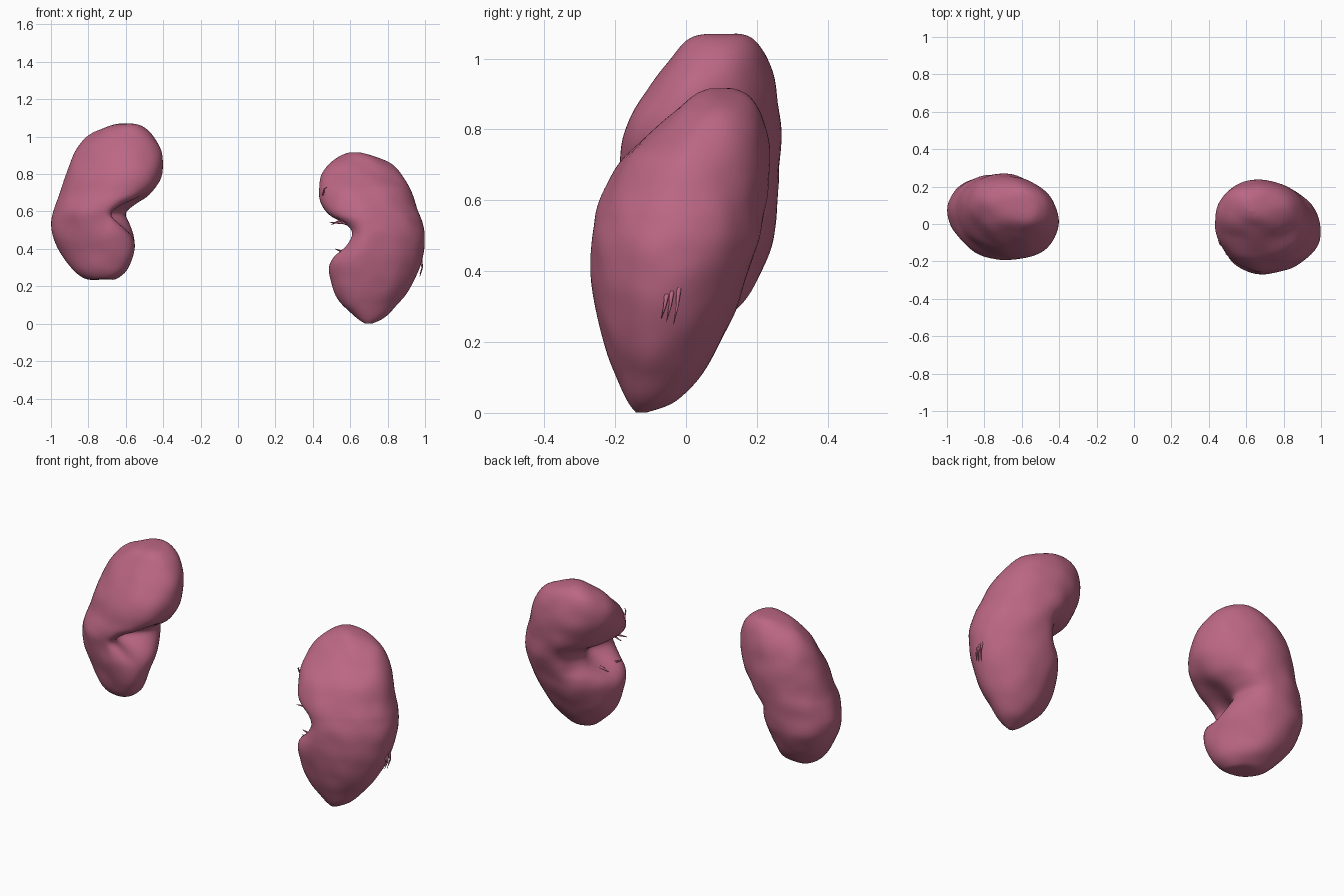
import bpy, bmesh, math
from mathutils import Vector, noise

if "Cube" in bpy.data.objects:
    bpy.data.objects.remove(bpy.data.objects["Cube"])

mat = bpy.data.materials.new("kidney_tissue")
mat.diffuse_color = (0.50, 0.135, 0.23, 1)
mat.use_nodes = True
mat.node_tree.nodes["Principled BSDF"].inputs["Base Color"].default_value = mat.diffuse_color


def spline(rows, t):
    # smooth interpolation through the cross-section table
    i = min(int(t), len(rows) - 2)
    f = t - i
    p0, p1, p2, p3 = (rows[max(0, min(len(rows) - 1, i + k))] for k in (-1, 0, 1, 2))
    return [0.5 * (2 * b + (c - a) * f + (2 * a - 5 * b + 4 * c - d) * f * f
                   + (3 * b - a - 3 * c + d) * f ** 3) for a, b, c, d in zip(p0, p1, p2, p3)]


def kidney(name, rows, side, hilum, outer, power, seed):
    """rows: z, x left, x right, y front, y back, inner shear. side: x direction the hilum faces."""
    bm = bmesh.new()
    n, per = 64, 7
    hz, hy, sz, sy, depth = hilum
    low, top = rows[0], rows[-1]
    rings = []
    for k in range((len(rows) - 1) * per + 1):
        z, xl, xr, yf, yb, inner = spline(rows, k / per)
        half = (yb - yf) / 2
        # section centre lies between its midpoint and the straight core line
        f = (z - low[0]) / (top[0] - low[0])
        core = (low[1] + low[2]) / 2 * (1 - f) + (top[1] + top[2]) / 2 * f
        cx = 0.4 * (xl + xr) / 2 + 0.6 * core
        cx = min(max(cx, xl + (xr - xl) * 0.25), xr - (xr - xl) * 0.25)
        ring = []
        for j in range(n):
            a = 2 * math.pi * j / n
            c, s = math.cos(a), math.sin(a)
            w = 0.5 + 0.5 * c * side
            shear = inner * w + outer * half / 0.23 * (1 - w)
            half_s = math.sqrt(max(half * half - shear * shear, 1e-6))
            x = cx + (xr - cx if c > 0 else cx - xl) * math.copysign(abs(c) ** power, c)
            y = (yf + yb) / 2 + half_s * math.copysign(abs(s) ** power, s) + shear * c
            # hollow sinus pressed into the inner side
            if c * side > 0:
                x -= side * depth * min(1, 2 * abs(c)) * math.exp(
                    -((z - hz) / sz) ** 2 - ((y - hy) / sy) ** 2)
            ring.append(bm.verts.new((x, y, z)))
        rings.append(ring)
    for a, b in zip(rings, rings[1:]):
        for j in range(n):
            bm.faces.new((a[j], a[(j + 1) % n], b[(j + 1) % n], b[j]))
    bm.faces.new(rings[0][::-1])
    bm.faces.new(rings[-1])
    for _ in range(6):
        bmesh.ops.smooth_vert(bm, verts=bm.verts, factor=0.5,
                              use_axis_x=True, use_axis_y=True, use_axis_z=True)
    bmesh.ops.recalc_face_normals(bm, faces=bm.faces)
    # gentle organic lumps
    bm.normal_update()
    for v in bm.verts:
        v.co += v.normal * 0.007 * noise.noise(v.co * 9 + Vector((seed, 0, 0)))
    me = bpy.data.meshes.new(name)
    bm.to_mesh(me)
    bm.free()
    for p in me.polygons:
        p.use_smooth = True
    me.materials.append(mat)
    bpy.context.collection.objects.link(bpy.data.objects.new(name, me))


def shred(name, pts, r):
    # tapered strand of torn tissue
    cu = bpy.data.curves.new(name, 'CURVE')
    cu.dimensions = '3D'
    cu.bevel_depth = r
    cu.bevel_resolution = 2
    sp = cu.splines.new('POLY')
    sp.points.add(len(pts) - 1)
    for i, p in enumerate(pts):
        sp.points[i].co = (*p, 1)
        sp.points[i].radius = 1 - 0.9 * i / (len(pts) - 1)
    cu.materials.append(mat)
    bpy.context.collection.objects.link(bpy.data.objects.new(name, cu))


# kidney on the -x side
kidney("kidney_left", [
    (.235, -.78, -.67, -.07, .03, -.01), (.245, -.82, -.64, -.10, .07, -.03),
    (.29, -.885, -.59, -.135, .14, -.06), (.37, -.945, -.555, -.165, .20, -.085),
    (.46, -.988, -.54, -.185, .24, -.075), (.53, -1.0, -.56, -.19, .253, -.03),
    (.59, -.993, -.595, -.192, .26, .02), (.64, -.978, -.54, -.192, .265, -.01),
    (.69, -.957, -.46, -.19, .268, -.045), (.76, -.937, -.415, -.183, .27, -.05),
    (.84, -.908, -.40, -.155, .265, -.045), (.93, -.866, -.411, -.10, .252, -.035),
    (1.01, -.795, -.453, -.04, .226, -.02), (1.055, -.70, -.51, .01, .19, -.01),
    (1.068, -.63, -.56, .06, .15, 0)],
    1, (.58, -.06, .09, .075, .11), -.045, 1.02, 3)

# kidney on the +x side
kidney("kidney_right", [
    (.0, .68, .715, -.14, -.115, 0), (.03, .63, .775, -.165, -.03, .01),
    (.10, .555, .855, -.20, .04, .02), (.19, .505, .922, -.23, .095, .03),
    (.29, .485, .968, -.258, .147, .04), (.36, .505, .99, -.27, .17, .055),
    (.42, .56, 1.0, -.27, .188, .075), (.48, .592, 1.0, -.267, .205, .08),
    (.53, .56, .99, -.26, .215, .07), (.58, .48, .977, -.25, .224, .05),
    (.64, .442, .957, -.225, .233, .035), (.72, .43, .925, -.18, .24, .02),
    (.80, .445, .877, -.09, .23, .01), (.86, .49, .815, -.025, .208, 0),
    (.90, .55, .72, .025, .175, 0), (.917, .60, .65, .07, .13, 0)],
    -1, (.46, -.07, .08, .07, .09), -.005, 1.02, 8)

# torn vessel strands around the open hilum
for i, (y, z, dx, dz) in enumerate([(-.15, .54, .11, .0), (-.11, .56, .10, -.03), (-.17, .53, .07, .04),
                                    (-.06, .55, .09, .02), (-.14, .38, .08, .02), (-.10, .36, .09, -.04),
                                    (-.17, .35, .06, .04), (-.04, .39, .07, -.02)]):
    shred(f"hilum_strand_{i}", [(.66, y + .03, z - .02), (.61, y, z), (.60 - dx * .5, y - .01, z + dz * .2),
                                (.60 - dx, y - .015, z + dz)], .017)
# strand on the upper lip
shred("upper_lip_strand", [(.47, -.06, .68), (.455, -.09, .69), (.46, -.11, .72), (.475, -.12, .73)], .008)
# small torn flap on the outer side
for i, y in enumerate((-.02, -.04, -.055)):
    shred(f"outer_flap_{i}", [(.955, y + .01, .38 - i * .015), (.98, y, .35 - i * .01),
                              (.985, y - .005, .30), (.972, y - .015, .25 + i * .008)], .010)
